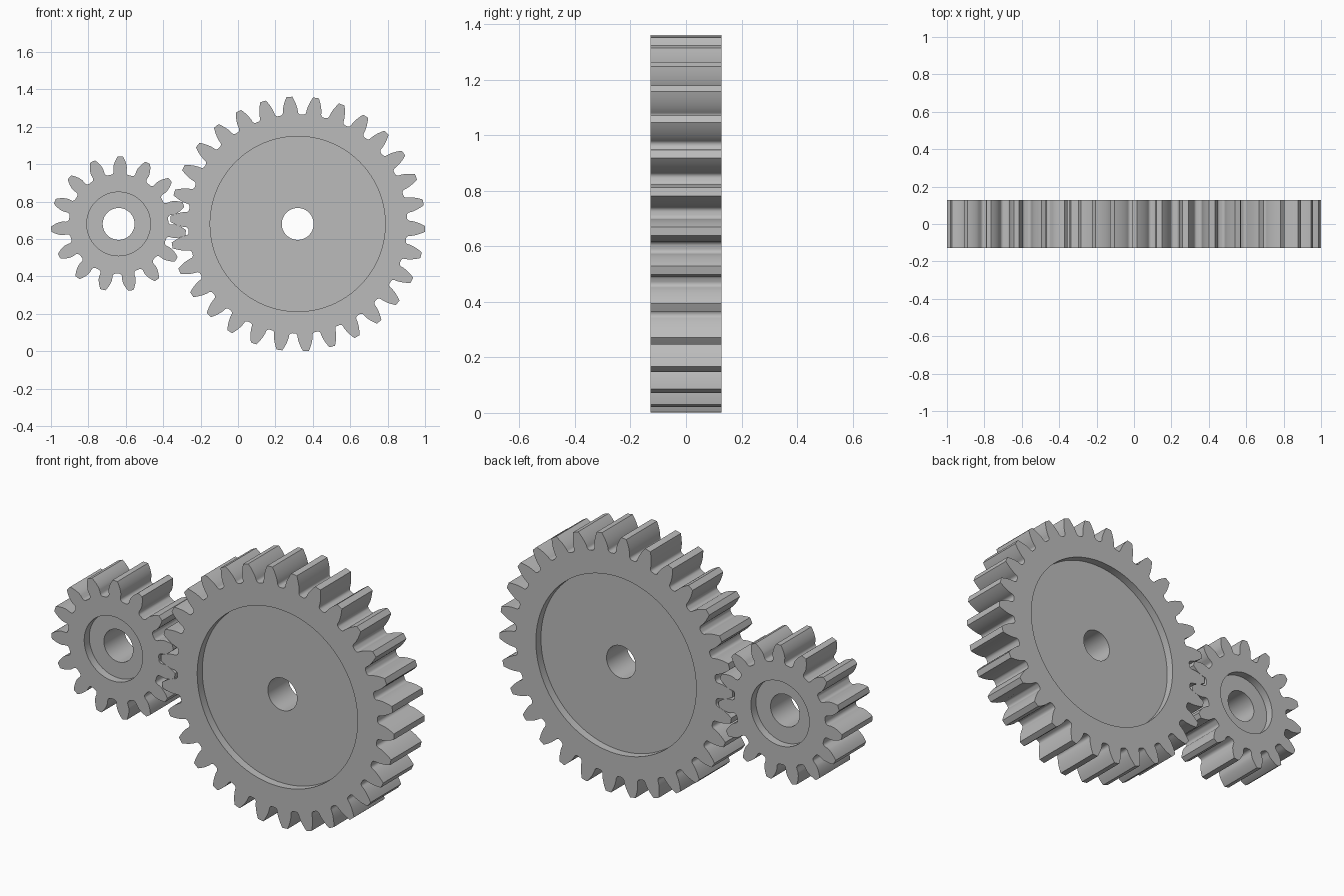
import bpy
import bmesh
from math import acos, cos, pi, radians, sin, tan

MODULE = 2 / 47                 # tooth size unit
HALF_WIDTH = 3 * MODULE
RECESS = MODULE                 # depth of the dished faces
PRESSURE = radians(20)

if "Cube" in bpy.data.objects:
    bpy.data.objects.remove(bpy.data.objects["Cube"], do_unlink=True)

grey = bpy.data.materials.new("plain grey")
grey.use_nodes = True
colour = (0.5, 0.5, 0.5, 1)
grey.diffuse_color = colour
grey.node_tree.nodes["Principled BSDF"].inputs["Base Color"].default_value = colour


def tooth_outline(teeth, phase):
    """Involute gear outline as (radius, angle) pairs."""
    pitch = teeth / 2
    base, tip, root = pitch * cos(PRESSURE), pitch + 1, pitch - 1.25
    fillet = 0.38

    def half_angle(r):
        a = acos(min(1, base / max(r, base)))
        return pi / (2 * teeth) + tan(PRESSURE) - PRESSURE - (tan(a) - a)

    # Root fillet, then the involute flank up to the tip
    start = root + fillet
    foot = half_angle(start)
    flank = []
    for i in range(6):
        t = i / 6 * pi / 2
        flank.append((start - fillet * sin(pi / 2 - t),
                      foot + fillet / root * (1 - sin(t))))
    if base > start:
        flank.append((start, foot))
    low = max(base, start)
    for i in range(9):
        r = low + (tip - low) * i / 8
        flank.append((r, half_angle(r)))

    outline = []
    for k in range(teeth):
        centre = phase + k * 2 * pi / teeth
        outline += [(r, centre - a) for r, a in flank]
        outline.append((tip, centre))
        outline += [(r, centre + a) for r, a in reversed(flank)]
        outline.append((root, centre + pi / teeth))
    return outline


def circle(radius, count=96):
    return [(radius, i * 2 * pi / count) for i in range(count)]


def add_loop(bm, polar, y):
    return [bm.verts.new((r * MODULE * cos(a), y, r * MODULE * sin(a))) for r, a in polar]


def bridge(bm, first, second):
    n = len(first)
    for i in range(n):
        j = (i + 1) % n
        bm.faces.new((first[i], first[j], second[j], second[i]))


def loop_edges(bm, loop):
    edges = []
    for a, b in zip(loop, loop[1:] + loop[:1]):
        edges.append(bm.edges.get((a, b)) or bm.edges.new((a, b)))
    return edges


def make_gear(name, teeth, phase, recess_radius, bore_radius, x):
    bm = bmesh.new()
    outline = tooth_outline(teeth, phase)
    rims, bores = [], []
    for side in (-1, 1):
        face_y, floor_y = side * HALF_WIDTH, side * (HALF_WIDTH - RECESS)
        rim = add_loop(bm, outline, face_y)
        lip = add_loop(bm, circle(recess_radius), face_y)
        floor = add_loop(bm, circle(recess_radius), floor_y)
        bore = add_loop(bm, circle(bore_radius), floor_y)
        # Toothed face, recess wall and recess floor
        bmesh.ops.triangle_fill(bm, use_beauty=True, normal=(0, side, 0),
                                edges=loop_edges(bm, rim) + loop_edges(bm, lip))
        bridge(bm, lip, floor)
        bridge(bm, floor, bore)
        rims.append(rim)
        bores.append(bore)
    # Tooth flanks and shaft hole
    bridge(bm, *rims)
    bridge(bm, *bores)
    bmesh.ops.recalc_face_normals(bm, faces=bm.faces)

    mesh = bpy.data.meshes.new(name)
    bm.to_mesh(mesh)
    bm.free()
    mesh.materials.append(grey)
    gear = bpy.data.objects.new(name, mesh)
    gear.location = (x, 0, 16 * MODULE)
    bpy.context.collection.objects.link(gear)
    bpy.ops.object.select_all(action="DESELECT")
    gear.select_set(True)
    bpy.context.view_layer.objects.active = gear
    bpy.ops.object.shade_smooth_by_angle(angle=radians(30))


# Meshing pair: the small gear's gaps line up with the large gear's teeth
make_gear("large_gear", 30, radians(9.75), 11, 2, 1 - 16 * MODULE)
make_gear("small_gear", 15, radians(16.5), 4, 2, 8.5 * MODULE - 1)
